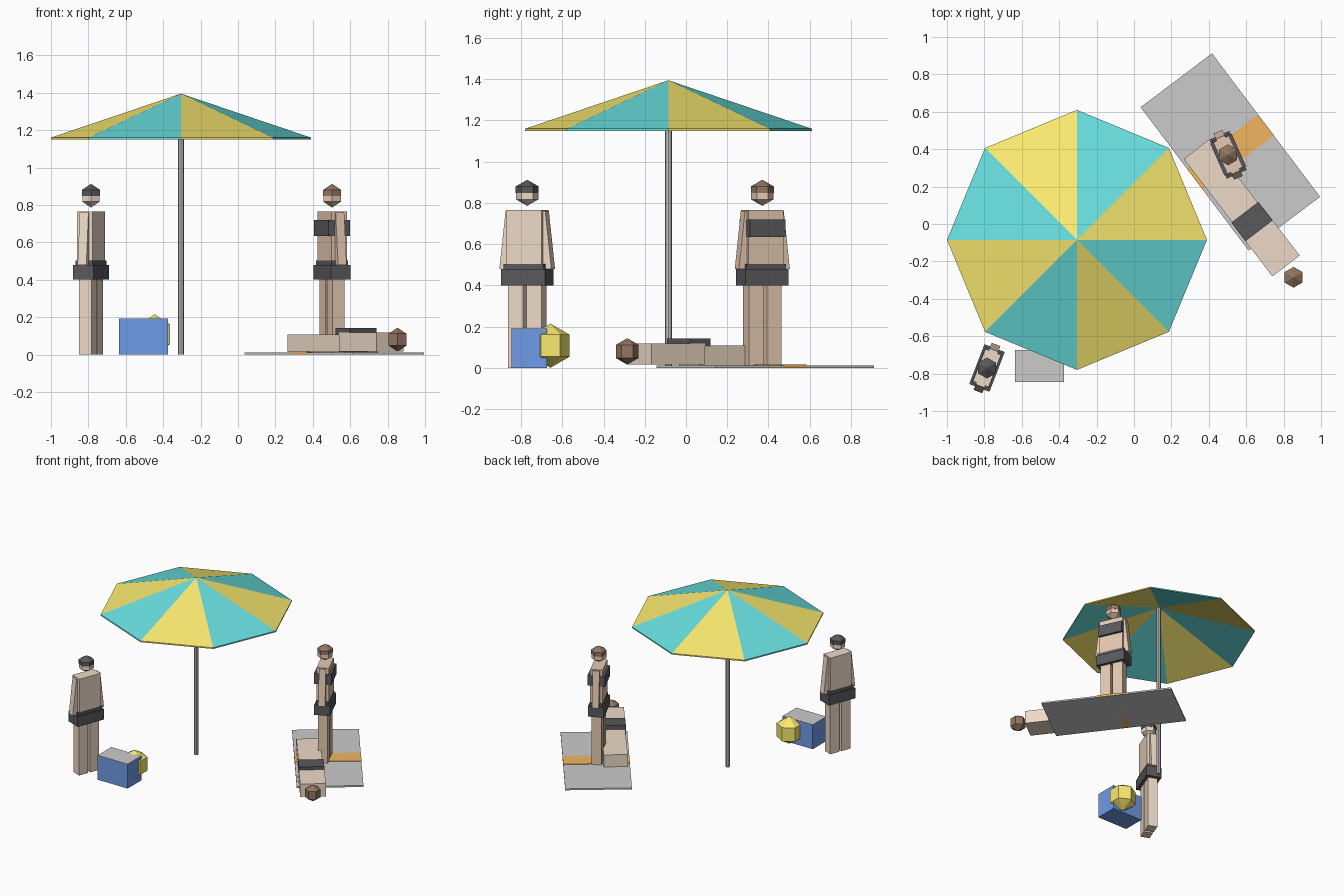
import bpy, bmesh
from math import radians, cos, sin, pi
from mathutils import Matrix, Vector

if "Cube" in bpy.data.objects:
    bpy.data.objects.remove(bpy.data.objects["Cube"])


def mat(name, r, g, b):
    m = bpy.data.materials.new(name)
    m.diffuse_color = (r, g, b, 1)
    m.use_nodes = True
    m.node_tree.nodes["Principled BSDF"].inputs["Base Color"].default_value = m.diffuse_color
    return m


YELLOW = mat("yellow", 0.95, 0.82, 0.16)
TEAL = mat("teal", 0.14, 0.74, 0.74)
BLUE = mat("blue", 0.16, 0.33, 0.80)
ORANGE = mat("orange", 0.88, 0.47, 0.12)
BLACK = mat("black", 0.10, 0.10, 0.11)
BROWN = mat("brown", 0.29, 0.18, 0.12)
FAIR = mat("fair_skin", 0.85, 0.70, 0.57)
TAN = mat("tan_skin", 0.78, 0.58, 0.44)


def finish(name, bm, mats, frame=Matrix()):
    bmesh.ops.recalc_face_normals(bm, faces=bm.faces)
    me = bpy.data.meshes.new(name)
    bm.to_mesh(me)
    bm.free()
    for m in mats:
        if m:
            me.materials.append(m)
    ob = bpy.data.objects.new(name, me)
    ob.matrix_world = frame
    bpy.context.collection.objects.link(ob)
    return ob


def box(name, x, y, z, m=None, frame=Matrix(), flare=0):
    """Box between (min, max) ranges; flare shifts the bottom along x."""
    bm = bmesh.new()
    bmesh.ops.create_cube(bm, size=1)
    for v in bm.verts:
        low = v.co.z < 0
        v.co = Vector([r[0] if c < 0 else r[1] for c, r in zip(v.co, (x, y, z))])
        if low:
            v.co.x += flare
    return finish(name, bm, [m], frame)


def ball(name, loc, r, m, top_only=False):
    """Six-sided, three-ring ball, or only its upper half."""
    bm = bmesh.new()
    bmesh.ops.create_uvsphere(bm, u_segments=6, v_segments=3, radius=r)
    if top_only:
        cut = bmesh.ops.bisect_plane(bm, geom=bm.verts[:] + bm.edges[:] + bm.faces[:],
                                     plane_co=(0, 0, 0), plane_no=(0, 0, 1), clear_inner=True)
        edges = [e for e in cut["geom_cut"] if isinstance(e, bmesh.types.BMEdge)]
        bmesh.ops.contextual_create(bm, geom=edges)
    return finish(name, bm, [m], Matrix.Translation(loc))


def place(x, y, z, deg):
    return Matrix.Translation((x, y, z)) @ Matrix.Rotation(radians(deg), 4, 'Z')


# Parasol: thin hollow canopy with eight alternating panels
CX, CY, R = -0.305, -0.085, 0.695
bm = bmesh.new()
apex = [bm.verts.new((0, 0, z)) for z in (1.395, 1.385)]
rims = [[bm.verts.new((R * cos(i * pi / 4), R * sin(i * pi / 4), z)) for i in range(8)]
        for z in (1.16, 1.15)]
for i in range(8):
    j = (i + 1) % 8
    (a, b), (c, d) = (rims[0][i], rims[0][j]), (rims[1][i], rims[1][j])
    for vs in ((apex[0], a, b), (apex[1], d, c), (a, c, d, b)):
        bm.faces.new(vs).material_index = i % 2
finish("canopy", bm, [YELLOW, TEAL], place(CX, CY, 0, 0))

bm = bmesh.new()
bmesh.ops.create_cone(bm, cap_ends=True, segments=8, radius1=0.016, radius2=0.016, depth=1.385)
finish("pole", bm, [], place(CX, CY, 0.6925, 0))


# Standing bathers: local x runs across the shoulders
def bather(name, x, y, deg, skin, hair, bikini):
    f = place(x, y, 0, deg)
    for side, s in (("left", -1), ("right", 1)):
        box(f"{name}_{side}_leg", sorted((s * 0.009, s * 0.087)), (-0.035, 0.035), (0, 0.42), skin, f)
        box(f"{name}_{side}_arm", sorted((s * 0.062, s * 0.103)), (-0.025, 0.025),
            (0.48, 0.76), skin, f, flare=s * 0.032)
    box(name + "_torso", (-0.092, 0.092), (-0.045, 0.045), (0.46, 0.765), skin, f)
    box(name + "_trunks", (-0.114, 0.114), (-0.058, 0.058), (0.40, 0.48), BLACK, f)
    box(name + "_waistband", (-0.104, 0.104), (-0.048, 0.048), (0.47, 0.503), BLACK, f)
    if bikini:
        box(name + "_bikini_top", (-0.094, 0.094), (-0.063, 0.063), (0.635, 0.72), BLACK, f)
    ball(name + "_head", (x, y, 0.848), 0.062, skin)
    ball(name + "_hair", (x, y, 0.848), 0.0645, hair, top_only=True)


bather("man", -0.786, -0.77, 69, FAIR, BLACK, False)
bather("woman", 0.503, 0.37, 114, TAN, BROWN, True)

# Towel with a stripe across its middle
towel = place(0.515, 0.385, 0, -53)
box("towel", (-0.48, 0.48), (-0.239, 0.239), (0, 0.012), None, towel)
box("towel_stripe", (-0.07, 0.07), (-0.2395, 0.2395), (0, 0.016), ORANGE, towel)

# Sunbather lying face down: local x runs from the feet to the head
lying = place(0.334, 0.40, 0, -52.5)
box("sunbather_legs", (0, 0.48), (-0.086, 0.086), (0.013, 0.108), FAIR, lying)
box("sunbather_torso", (0.46, 0.787), (-0.092, 0.092), (0.017, 0.118), FAIR, lying)
box("sunbather_bottoms", (0.425, 0.55), (-0.091, 0.091), (0.105, 0.142), BLACK, lying)
ball("sunbather_head", (0.853, -0.285, 0.08), 0.064, BROWN)

# Cooler with its lid, and the beach ball beside it
box("cooler", (-0.635, -0.373), (-0.845, -0.675), (0, 0.19), BLUE)
box("cooler_lid", (-0.635, -0.373), (-0.845, -0.675), (0.19, 0.193))
ball("beach_ball", (-0.445, -0.657, 0.108), 0.107, YELLOW)
